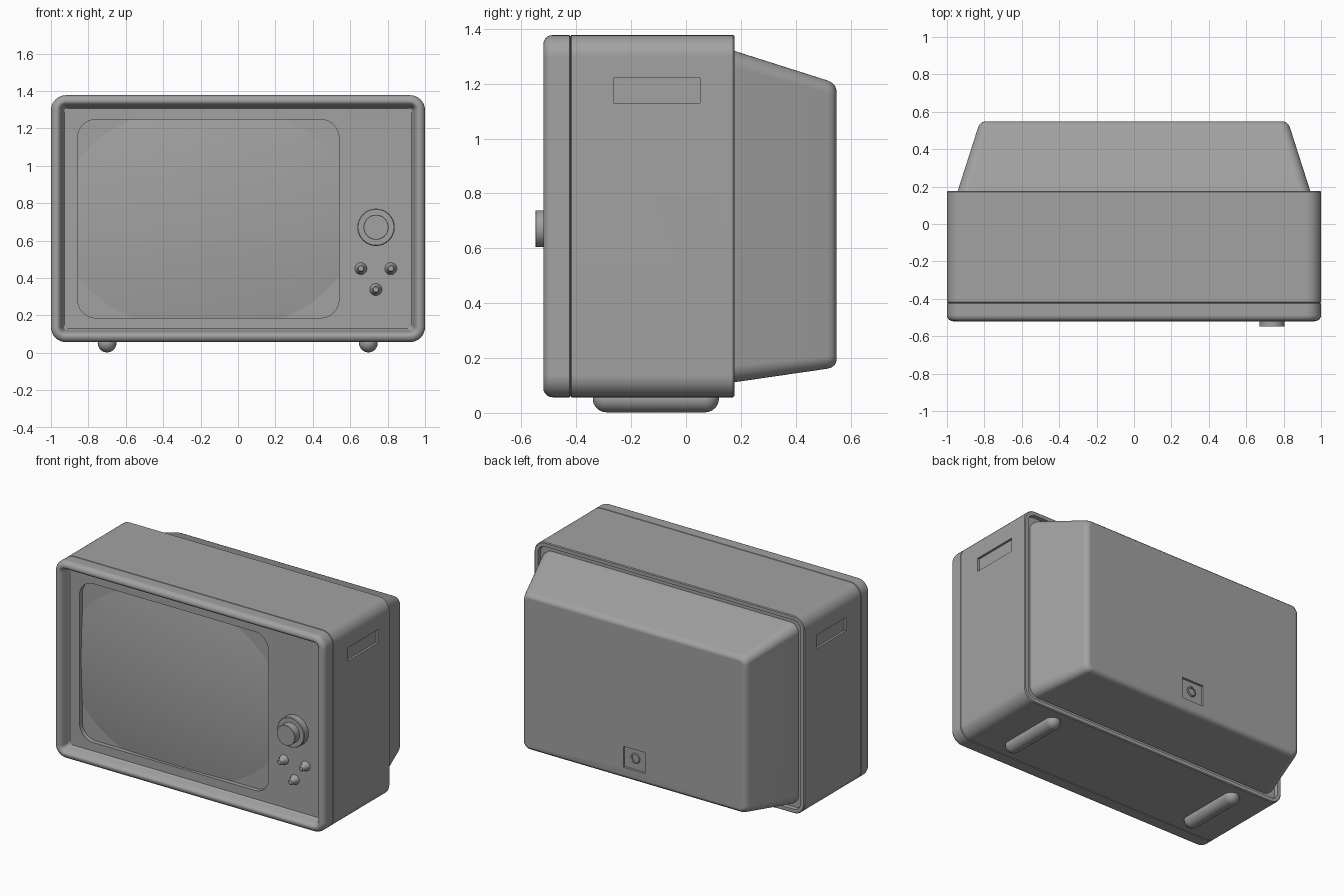
import bpy, bmesh, math
from mathutils import Vector

if "Cube" in bpy.data.objects:
    bpy.data.objects.remove(bpy.data.objects["Cube"])

grey = bpy.data.materials.new("mid_grey")
grey.diffuse_color = (0.36, 0.36, 0.36, 1)
grey.use_nodes = True
grey.node_tree.nodes["Principled BSDF"].inputs["Base Color"].default_value = grey.diffuse_color


def rounded(x0, x1, z0, z1, r, n=8, side=1):
    """Outline of a rounded rectangle as (x, z) points, sides split into segments."""
    corners = []
    for cx, cz, a0 in ((x1 - r, z1 - r, 0), (x0 + r, z1 - r, 90),
                       (x0 + r, z0 + r, 180), (x1 - r, z0 + r, 270)):
        angles = [math.radians(a0 + 90 * i / n) for i in range(n + 1)]
        corners.append([Vector((cx + r * math.cos(a), cz + r * math.sin(a))) for a in angles])
    pts = []
    for k, c in enumerate(corners):
        nxt = corners[(k + 1) % 4][0]
        pts += c + [c[-1].lerp(nxt, i / side) for i in range(1, side)]
    return pts


def circle(x, z, r, n=32):
    return [(x + r * math.cos(2 * math.pi * i / n),
             z + r * math.sin(2 * math.pi * i / n)) for i in range(n)]


def finish(ob, angle=40):
    bpy.ops.object.select_all(action='DESELECT')
    bpy.context.view_layer.objects.active = ob
    ob.select_set(True)
    bpy.ops.object.shade_smooth_by_angle(angle=math.radians(angle))
    ob.modifiers.new("flat_faces", 'WEIGHTED_NORMAL').keep_sharp = True


def make(name, bm):
    bmesh.ops.recalc_face_normals(bm, faces=bm.faces)
    me = bpy.data.meshes.new(name)
    bm.to_mesh(me)
    bm.free()
    me.materials.append(grey)
    ob = bpy.data.objects.new(name, me)
    bpy.context.collection.objects.link(ob)
    return ob


def loft(name, rings):
    """Bridge 3D point rings of equal length and cap both ends."""
    bm = bmesh.new()
    vs = [[bm.verts.new(p) for p in ring] for ring in rings]
    n = len(vs[0])
    for a, b in zip(vs, vs[1:]):
        for i in range(n):
            j = (i + 1) % n
            bm.faces.new((a[i], a[j], b[j], b[i]))
    bm.faces.new(vs[0])
    bm.faces.new(vs[-1])
    return make(name, bm)


def at(y, outline):
    return [(x, y, z) for x, z in outline]


def cut(ob, boxes):
    """Carve (centre, size) boxes out of an object."""
    for c, s in boxes:
        bm = bmesh.new()
        bmesh.ops.create_cube(bm, size=1)
        bmesh.ops.scale(bm, vec=Vector(s), verts=bm.verts)
        bmesh.ops.translate(bm, vec=Vector(c), verts=bm.verts)
        cutter = make("cutter", bm)
        cutter.hide_render = True
        m = ob.modifiers.new("recess", 'BOOLEAN')
        m.operation, m.solver, m.object = 'DIFFERENCE', 'EXACT', cutter
        bpy.context.view_layer.objects.active = ob
        bpy.ops.object.modifier_apply(modifier=m.name)
        bpy.data.objects.remove(cutter)


def shell(y, d, r=0.08):
    """Cabinet outline inset by d."""
    return at(y, rounded(-1 + d, 1 - d, 0.057 + d, 1.377 - d, max(r - d, 0.02)))


# Cabinet body with a rear rim and side grip recesses
cabinet = loft("cabinet", [shell(-0.421, 0.005), shell(-0.418, 0), shell(0.172, 0),
                           shell(0.177, 0.005), shell(0.177, 0.028), shell(0.155, 0.032)])
cut(cabinet, [((s, -0.107, 1.175), (0.03, 0.315, 0.09)) for s in (-1, 1)])
finish(cabinet)

# Front bezel: rounded frame, sloped inner wall, control panel, screen opening
R = 0.033
rings = [shell(-0.421, 0.005), shell(-0.425, 0)]
for i in range(6):
    a = math.radians(18 * i)
    rings.append(shell(-0.52 + R - R * math.sin(a), R * (1 - math.cos(a))))
rings += [shell(y, d) for y, d in ((-0.517, 0.041), (-0.509, 0.049), (-0.495, 0.056),
                                   (-0.465, 0.064), (-0.455, 0.067), (-0.45, 0.072))]
SCREEN = (-0.858, 0.54, 0.186, 1.248)
rings += [at(-0.45, rounded(*SCREEN, 0.1)), at(-0.375, rounded(*SCREEN, 0.1))]
finish(loft("front_bezel", rings))

# Domed picture screen
cx, cz, hw, hh = -0.159, 0.717, 0.698, 0.53
rings = []
for k in range(16, -1, -1):
    s = max(k / 16, 0.01)
    ring = []
    for x, z in rounded(-hw, hw, -hh, hh, 0.099, 8, 14):
        x, z = x * s, z * s
        ring.append((cx + x, -0.472 + 0.038 * ((x / hw) ** 2 + (z / hh) ** 2), cz + z))
    rings.append(ring)
rings.insert(0, [(x, -0.37, z) for x, y, z in rings[0]])
finish(loft("screen", rings))


# Tapered back housing with jack recess
def back(y, x, z0, z1, r):
    return at(y, rounded(-x, x, z0, z1, r))


housing = loft("back_housing", [
    back(0.145, 0.942, 0.112, 1.319, 0.06), back(0.178, 0.942, 0.112, 1.319, 0.06),
    back(0.515, 0.834, 0.161, 1.212, 0.045), back(0.532, 0.826, 0.166, 1.203, 0.042),
    back(0.543, 0.815, 0.176, 1.192, 0.036), back(0.549, 0.798, 0.19, 1.176, 0.025)])
cut(housing, [((0, 0.549, 0.31), (0.16, 0.03, 0.14))])
finish(housing)


# Turned parts along y
def turned(name, x, z, profile):
    finish(loft(name, [at(y, circle(x, z, r)) for r, y in profile]))


turned("aerial_jack", 0, 0.315, [(0.034, 0.525), (0.034, 0.536), (0.03, 0.54),
                                 (0.023, 0.54), (0.023, 0.515)])
turned("dial_base", 0.738, 0.671, [(0.1, -0.44), (0.1, -0.494), (0.096, -0.498)])
turned("dial_knob", 0.738, 0.671, [(0.067, -0.49), (0.067, -0.547), (0.065, -0.549)])
for i, (x, z) in enumerate(((0.657, 0.45), (0.817, 0.45), (0.737, 0.338))):
    turned(f"small_knob_{i + 1}", x, z, [(0.033, -0.445), (0.031, -0.458), (0.021, -0.472),
                                         (0.018, -0.498), (0.014, -0.502)])

# Capsule-shaped feet
for side, x in (("left", -0.7), ("right", 0.697)):
    r, y0, y1 = 0.05, -0.34, 0.12
    half = [math.radians(a) for a in range(5, 91, 17)]
    prof = [(r * math.sin(a), y0 + r - r * math.cos(a)) for a in half]
    prof += [(q, y0 + y1 - y) for q, y in reversed(prof)]
    turned("foot_" + side, x, r + 0.002, prof)
